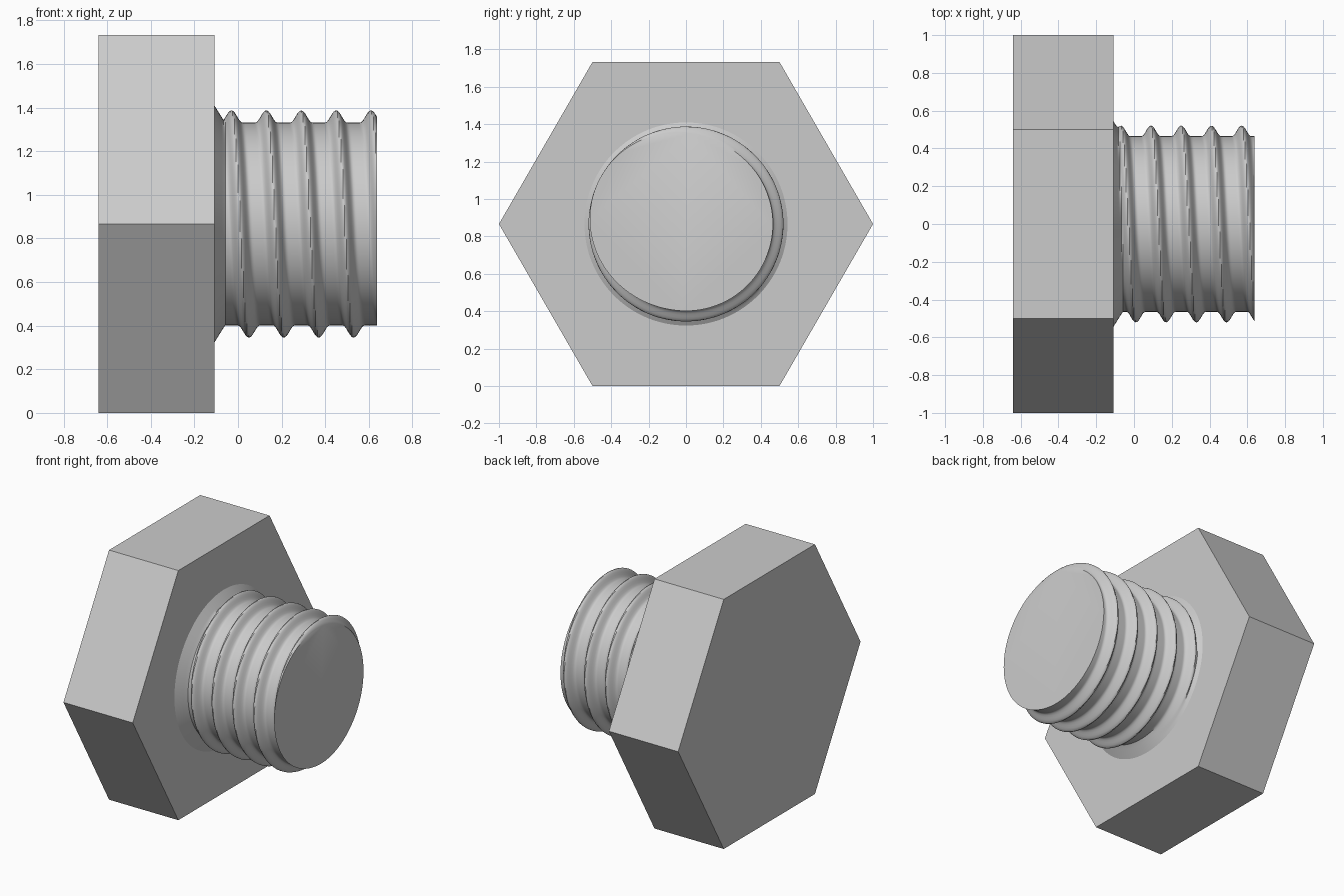
import bpy
import bmesh
import math

cube = bpy.data.objects.get("Cube")
if cube:
    bpy.data.objects.remove(cube, do_unlink=True)

steel = bpy.data.materials.new("light grey steel")
steel.use_nodes = True
GREY = (0.6, 0.6, 0.6, 1)
steel.diffuse_color = GREY
steel.node_tree.nodes["Principled BSDF"].inputs["Base Color"].default_value = GREY

AXIS_Z = math.sqrt(3) / 2          # height of the bolt axis
HEAD_START, HEAD_END, TIP = -0.64, -0.108, 0.638
ROOT, DEPTH, PITCH = 0.465, 0.056, 0.16
CREST_X = 0.13                     # where a crest meets the top of the shaft
CREST_HALF = 0.05


def loft(name, rings):
    """Join rings of points along x into a closed solid."""
    bm = bmesh.new()
    loops = [[bm.verts.new(p) for p in ring] for ring in rings]
    n = len(loops[0])
    for a, b in zip(loops, loops[1:]):
        for i in range(n):
            j = (i + 1) % n
            bm.faces.new((a[i], a[j], b[j], b[i]))
    bm.faces.new(loops[0])
    bm.faces.new(loops[-1])
    bmesh.ops.recalc_face_normals(bm, faces=bm.faces)
    mesh = bpy.data.meshes.new(name)
    bm.to_mesh(mesh)
    bm.free()
    mesh.materials.append(steel)
    obj = bpy.data.objects.new(name, mesh)
    bpy.context.collection.objects.link(obj)
    return obj


def ring(x, sides, radius, start=0.0):
    """Circle of points about the axis; angle runs from the top to the front."""
    points = []
    for i in range(sides):
        a = start + math.tau * i / sides
        r = radius(x, a)
        points.append((x, -r * math.sin(a), AXIS_Z + r * math.cos(a)))
    return points


def thread_radius(x, a):
    # Distance along x to the nearest crest of the helix
    offset = x - CREST_X - PITCH * a / math.tau
    d = abs((offset + PITCH / 2) % PITCH - PITCH / 2)
    bump = 0.5 + 0.5 * math.cos(math.pi * min(d / CREST_HALF, 1))
    # Flared collar where the shaft meets the head
    flare = 0.543 - 1.6 * (x - HEAD_END)
    return max(ROOT + DEPTH * bump, flare)


# Hexagonal head
loft("hex_head", [ring(x, 6, lambda x, a: 1.0, math.pi / 6)
                  for x in (HEAD_START, HEAD_END)])

# Threaded shaft
STEPS = 90
shaft = loft("threaded_shaft",
             [ring(HEAD_END + (TIP - HEAD_END) * i / STEPS, 128, thread_radius)
              for i in range(STEPS + 1)])
bpy.ops.object.select_all(action='DESELECT')
shaft.select_set(True)
bpy.context.view_layer.objects.active = shaft
bpy.ops.object.shade_smooth_by_angle(angle=math.radians(40))
